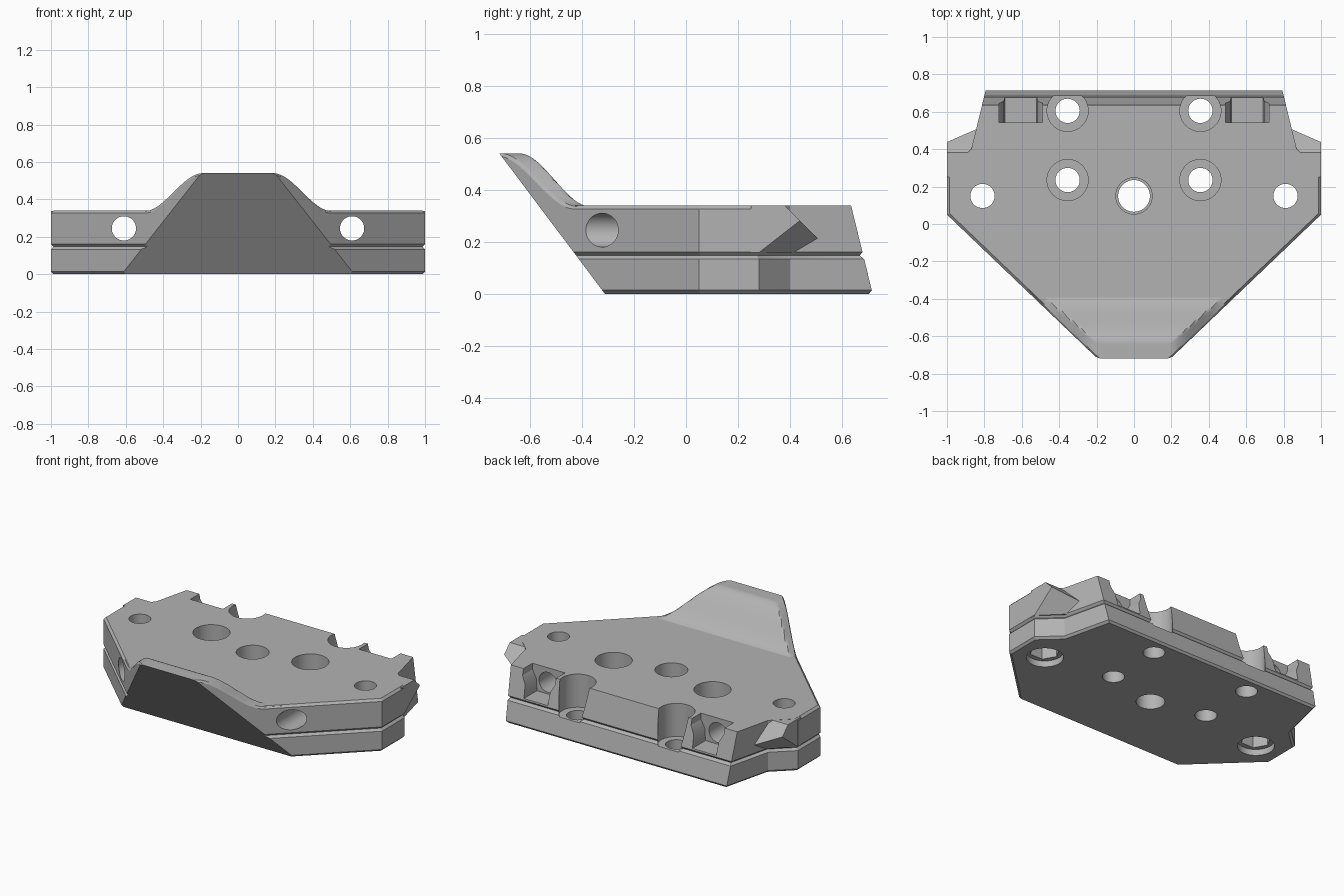
import bpy, bmesh, math
from mathutils import Vector

cube = bpy.data.objects.get("Cube")
if cube:
    bpy.data.objects.remove(cube, do_unlink=True)

GREY = (0.45, 0.45, 0.45, 1)
mat = bpy.data.materials.new("plain_grey")
mat.use_nodes = True
mat.diffuse_color = GREY
mat.node_tree.nodes["Principled BSDF"].inputs["Base Color"].default_value = GREY

TOP, SPLIT, CHAMFER = 0.34, 0.147, 0.014
FRONT = (Vector((0, -0.312, 0)), Vector((0, -0.54, -0.406)))
BACK = (Vector((0, 0.718, 0)), Vector((0, 0.34, 0.083)))


def finish(bm, name):
    bmesh.ops.recalc_face_normals(bm, faces=bm.faces[:])
    mesh = bpy.data.meshes.new(name)
    bm.to_mesh(mesh)
    bm.free()
    mesh.materials.append(mat)
    obj = bpy.data.objects.new(name, mesh)
    bpy.context.collection.objects.link(obj)
    return obj


def slice_off(bm, plane):
    """Remove everything on the outer side of a plane and cap the cut."""
    geom = bm.verts[:] + bm.edges[:] + bm.faces[:]
    cut = bmesh.ops.bisect_plane(bm, geom=geom, dist=1e-5, plane_co=plane[0],
                                 plane_no=plane[1].normalized(), clear_outer=True)
    edges = [e for e in cut["geom_cut"] if isinstance(e, bmesh.types.BMEdge)]
    bmesh.ops.edgeloop_fill(bm, edges=edges)
    bmesh.ops.recalc_face_normals(bm, faces=bm.faces[:])


def prism(points, offset):
    bm = bmesh.new()
    face = bm.faces.new([bm.verts.new(p) for p in points])
    ext = bmesh.ops.extrude_face_region(bm, geom=[face])
    verts = [v for v in ext["geom"] if isinstance(v, bmesh.types.BMVert)]
    bmesh.ops.translate(bm, verts=verts, vec=offset)
    bmesh.ops.recalc_face_normals(bm, faces=bm.faces[:])
    return bm


def slab(name, z0, z1, top_limit):
    half = [(0.2, -0.715), (1, 0.05), (1, 0.28), (0.87, 0.4), (0.787, 0.74)]
    plan = half + [(-x, y) for x, y in reversed(half)]
    bm = prism([(x, y, z0) for x, y in plan], (0, 0, z1 - z0))
    slice_off(bm, BACK)

    def rim(e):
        a, b = (v.co for v in e.verts)
        low = max(a.z, b.z) < z0 + 1e-4
        high = min(a.z, b.z) > z1 - 1e-4 and (a.y + b.y) / 2 < top_limit
        return low or high

    bmesh.ops.bevel(bm, geom=[e for e in bm.edges if rim(e)], offset=CHAMFER,
                    offset_type='OFFSET', segments=1, affect='EDGES', profile=0.5)
    slice_off(bm, FRONT)
    return finish(bm, name)


def cutter_cylinder(x, y, r, z0, z1, sides=40):
    ring = [(x + r * math.cos(2 * math.pi * i / sides),
             y + r * math.sin(2 * math.pi * i / sides), z0) for i in range(sides)]
    return finish(prism(ring, (0, 0, z1 - z0)), "cutter")


def cutter_along_y(x, z, r, y0, y1, sides=40):
    ring = [(x + r * math.cos(2 * math.pi * i / sides), y0,
             z + r * math.sin(2 * math.pi * i / sides)) for i in range(sides)]
    return finish(prism(ring, (0, y1 - y0, 0)), "cutter")


def carve(targets, cutter):
    cutter.hide_render = True
    for obj in targets:
        mod = obj.modifiers.new("carve", 'BOOLEAN')
        mod.operation = 'DIFFERENCE'
        mod.solver = 'EXACT'
        mod.object = cutter
        bpy.context.view_layer.objects.active = obj
        bpy.ops.object.modifier_apply(modifier=mod.name)
    bpy.data.objects.remove(cutter, do_unlink=True)


# Two stacked slabs with chamfers forming the groove between them
lower = slab("lower_plate", 0, SPLIT, 1)
upper = slab("upper_plate", SPLIT, TOP, 0.3)
both = [lower, upper]

# Centre hole, wider in the upper plate
carve([lower], cutter_cylinder(0, 0.15, 0.085, -0.1, 0.5))
carve([upper], cutter_cylinder(0, 0.15, 0.097, -0.1, 0.5))

for s in (-1, 1):
    # Counterbored bolt holes
    for y in (0.235, 0.605):
        carve([lower], cutter_cylinder(s * 0.355, y, 0.065, -0.1, 0.5))
        carve(both, cutter_cylinder(s * 0.355, y, 0.11, 0.125, 0.5))
    # Outer holes with a nut recess underneath
    carve(both, cutter_cylinder(s * 0.81, 0.15, 0.065, -0.1, 0.5))
    carve([lower], cutter_cylinder(s * 0.81, 0.15, 0.11, -0.1, 0.04))
    carve([lower], cutter_cylinder(s * 0.81, 0.15, 0.09, -0.1, 0.12, 6))
    # Long horizontal holes and the rear pockets they open into
    carve([upper], cutter_along_y(s * 0.61, 0.245, 0.065, -0.9, 0.6))
    pocket = [(-0.085, 0.17), (0.085, 0.17), (0.09, 0.25), (0.117, 0.3),
              (0.117, 0.4), (-0.117, 0.4), (-0.117, 0.3), (-0.09, 0.25)]
    carve([upper], finish(prism([(s * 0.605 + x, 0.543, z) for x, z in pocket],
                                (0, 0.4, 0)), "cutter"))

# Pointed side lugs with an undercut
lugs = []
for s, side in ((1, "left"), (-1, "right")):
    base = [(s * x, y, 0.158) for x, y in ((0.8, 0.25), (0.999, 0.25), (0.999, 0.6), (0.8, 0.6))]
    bm = prism(base, (0, 0, TOP - 0.159))
    slice_off(bm, (Vector((0, 0.38, TOP)), Vector((0, 1, 1))))
    slice_off(bm, (Vector((s, 0.275, 0.155)), Vector((s * 0.78, 0.78, -1))))
    lugs.append(finish(bm, side + "_lug"))


# Raised front lip, blended into the plate
def smooth(t):
    t = min(1, max(0, t))
    return t * t * (3 - 2 * t)


COLS, ROWS = 60, 44
bm = bmesh.new()
grid = []
for j in range(ROWS + 1):
    y = -0.73 + 0.38 * j / ROWS
    width = 0.2 + (y + 0.715) * 0.8 / 0.765
    row = []
    for i in range(COLS + 1):
        edge = i in (0, COLS)
        x = (2 * i / COLS - 1) * width
        if i in (1, COLS - 1):
            x = math.copysign(width - 0.012, x)
        rise = min((-0.37 - y) / 0.27, (0.5 - abs(x)) / 0.31)
        z = 0.336 + 0.204 * smooth(rise) - (0.01 if edge else 0)
        row.append(bm.verts.new((x, y, z)))
    grid.append(row)
for r0, r1 in zip(grid, grid[1:]):
    for i in range(COLS):
        bm.faces.new((r0[i], r0[i + 1], r1[i + 1], r1[i]))
ext = bmesh.ops.extrude_face_region(bm, geom=bm.faces[:])
for v in ext["geom"]:
    if isinstance(v, bmesh.types.BMVert):
        v.co.z = 0.318
slice_off(bm, FRONT)
lip = finish(bm, "front_lip")

# Smooth shading with sharp edges kept
bpy.ops.object.select_all(action='DESELECT')
for obj in both + lugs + [lip]:
    obj.select_set(True)
bpy.context.view_layer.objects.active = upper
bpy.ops.object.shade_smooth_by_angle(angle=math.radians(25))
